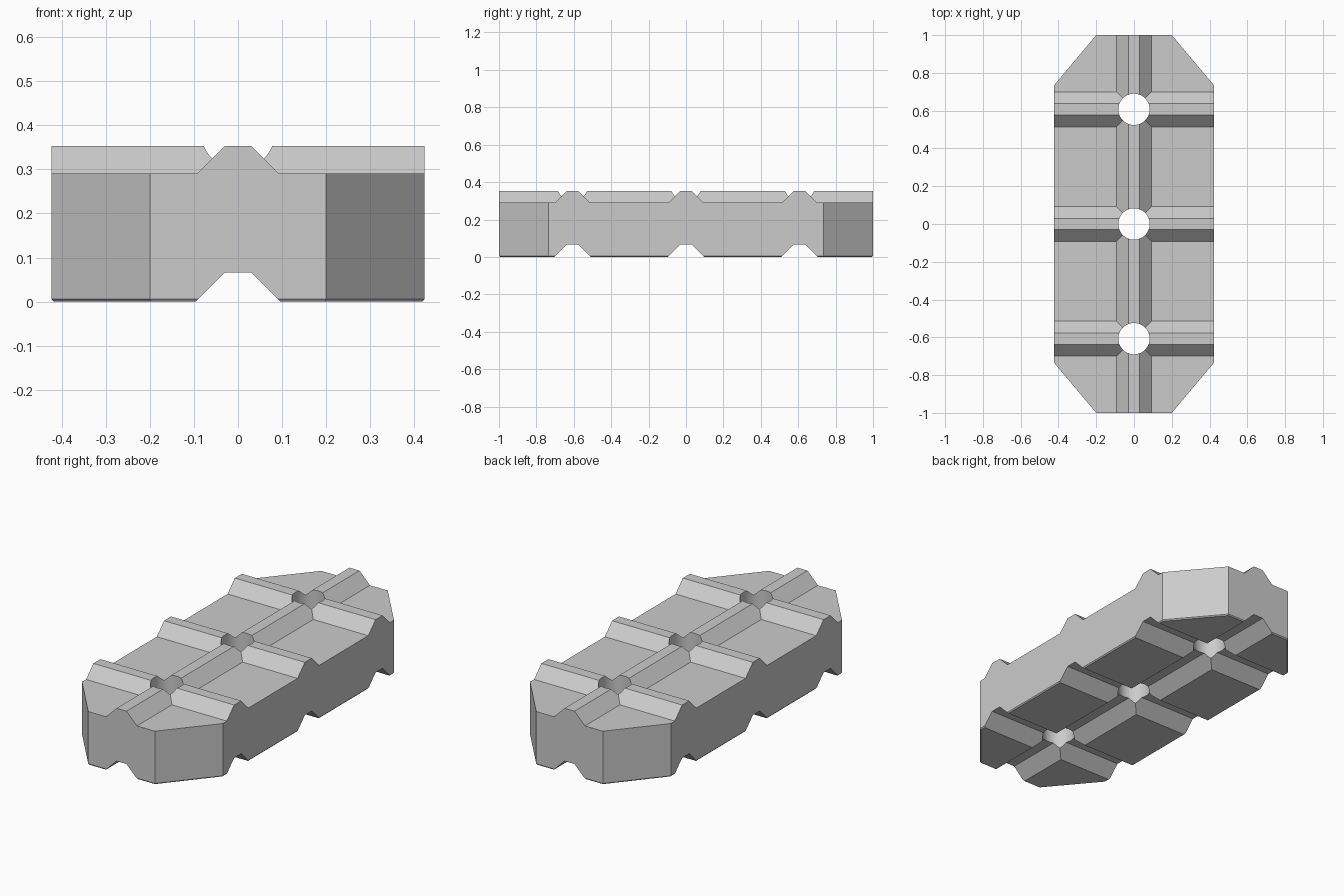
import bpy, bmesh
from mathutils import Matrix

if "Cube" in bpy.data.objects:
    bpy.data.objects.remove(bpy.data.objects["Cube"])

grey = bpy.data.materials.new("stone grey")
grey.use_nodes = True
grey.diffuse_color = (0.6, 0.6, 0.6, 1)
grey.node_tree.nodes["Principled BSDF"].inputs["Base Color"].default_value = (0.6, 0.6, 0.6, 1)

W, TOP, RISE, GROOVE = 0.423, 0.29, 0.353, 0.066
HOLE = 0.083
ROWS = (-0.607, 0, 0.607)


def loft(name, rings):
    """Closed solid through matching rings of points."""
    bm = bmesh.new()
    loops = [[bm.verts.new(p) for p in ring] for ring in rings]
    n = len(loops[0])
    bm.faces.new(loops[0])
    bm.faces.new(loops[-1])
    for a, b in zip(loops, loops[1:]):
        for i in range(n):
            j = (i + 1) % n
            bm.faces.new((a[i], a[j], b[j], b[i]))
    bmesh.ops.recalc_face_normals(bm, faces=bm.faces)
    mesh = bpy.data.meshes.new(name)
    bm.to_mesh(mesh)
    bm.free()
    mesh.materials.append(grey)
    ob = bpy.data.objects.new(name, mesh)
    bpy.context.collection.objects.link(ob)
    return ob


def ridge(name, crest, depth, y=None):
    """Bar with 45 degree flanks, along y by default or across x at a given y."""
    half = 0.03
    section = [(-half, crest), (half, crest),
               (half + depth, crest - depth), (-half - depth, crest - depth)]
    if y is None:
        return loft(name, [[(u, e, z) for u, z in section] for e in (-1.4, 1.4)])
    return loft(name, [[(e, y + u, z) for u, z in section] for e in (-0.8, 0.8)])


def combine(body, tool, operation):
    """Apply a boolean and discard the tool."""
    mod = body.modifiers.new(operation, 'BOOLEAN')
    mod.operation, mod.object, mod.solver = operation, tool, 'EXACT'
    bpy.context.view_layer.objects.active = body
    bpy.ops.object.modifier_apply(modifier=mod.name)
    bpy.data.objects.remove(tool)


# Oversized slab, trimmed to its outline at the end
block = loft("interlocking_block",
             [[(-0.6, -1.2, z), (0.6, -1.2, z), (0.6, 1.2, z), (-0.6, 1.2, z)]
              for z in (-0.1, TOP)])

# Raised ridges on top, matching grooves underneath
for y in (None, *ROWS):
    combine(block, ridge("ridge", RISE, 0.15, y), 'UNION')
for y in (None, *ROWS):
    combine(block, ridge("groove_cutter", GROOVE, 0.2, y), 'DIFFERENCE')

# Round holes through every crossing
for y in ROWS:
    bpy.ops.mesh.primitive_cylinder_add(vertices=48, radius=HOLE, depth=2, location=(0, y, 0))
    cutter = bpy.context.object
    cutter.data.materials.append(grey)
    combine(block, cutter, 'DIFFERENCE')

# Eight-sided outline with a fine chamfer at the foot
outline = [(0.2, -1), (W, -0.735), (W, 0.735), (0.2, 1),
           (-0.2, 1), (-W, 0.735), (-W, -0.735), (-0.2, -1)]
foot = [(x * 0.988, y * 0.995, 0) for x, y in outline]
combine(block, loft("outline_cutter", [foot] + [[(x, y, z) for x, y in outline]
                                                for z in (0.006, 0.5)]), 'INTERSECT')

# Smooth hole walls, sharp flat faces
bpy.ops.object.select_all(action='DESELECT')
block.select_set(True)
bpy.context.view_layer.objects.active = block
bpy.ops.object.shade_smooth_by_angle(angle=0.4)
